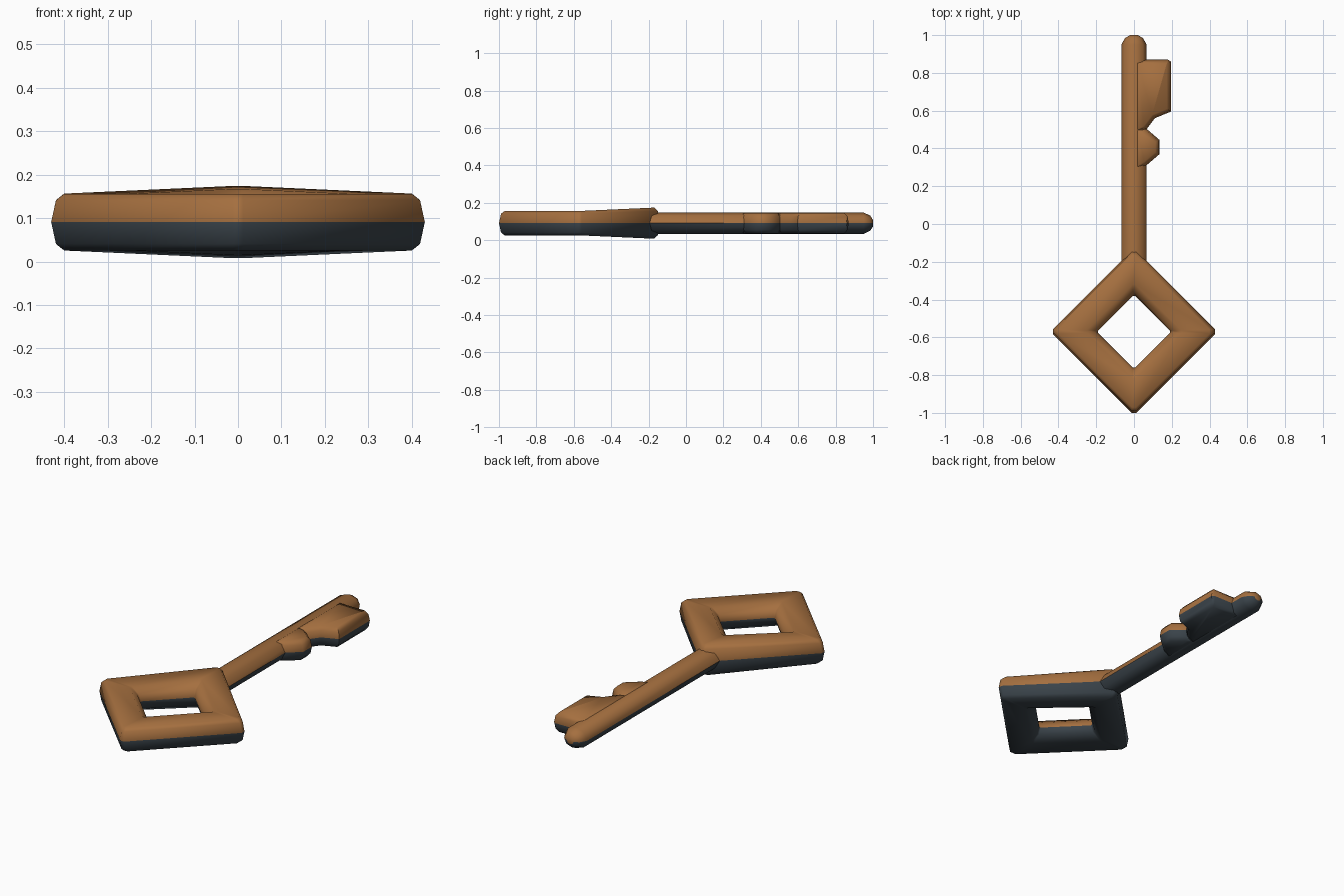
import bpy, bmesh, math
from mathutils import Vector

if "Cube" in bpy.data.objects:
    bpy.data.objects.remove(bpy.data.objects["Cube"])

MID = 0.091  # height of the colour split


def material(name, rgb):
    m = bpy.data.materials.new(name)
    m.use_nodes = True
    color = (*rgb, 1)
    m.diffuse_color = color
    m.node_tree.nodes["Principled BSDF"].inputs["Base Color"].default_value = color
    return m


MATERIALS = [material("warm bronze", (0.376, 0.160, 0.050)),
             material("dark slate", (0.042, 0.056, 0.068))]


def loft(name, loops, ring=False, angle=50):
    """Bridge equal loops of points; join the ends for a ring, else cap them."""
    bm = bmesh.new()
    rows = [[bm.verts.new(p) for p in loop] for loop in loops]
    n = len(rows[0])
    pairs = list(zip(rows, rows[1:]))
    if ring:
        pairs.append((rows[-1], rows[0]))
    for a, b in pairs:
        for i in range(n):
            j = (i + 1) % n
            bm.faces.new((a[i], a[j], b[j], b[i]))
    if not ring:
        bm.faces.new(rows[0][::-1])
        # split the end cap at mid height when it faces along the shaft
        bm.faces.new(rows[-1])
    bmesh.ops.recalc_face_normals(bm, faces=bm.faces)
    for f in bm.faces:
        f.material_index = 0 if f.calc_center_median().z > MID - 1e-4 else 1
    mesh = bpy.data.meshes.new(name)
    bm.to_mesh(mesh)
    bm.free()
    for m in MATERIALS:
        mesh.materials.append(m)
    obj = bpy.data.objects.new(name, mesh)
    bpy.context.collection.objects.link(obj)
    bpy.ops.object.select_all(action='DESELECT')
    obj.select_set(True)
    bpy.context.view_layer.objects.active = obj
    bpy.ops.object.shade_smooth_by_angle(angle=math.radians(angle))
    return obj


def inset(points, d):
    """Move a counterclockwise outline inward by d with mitred corners."""
    out = []
    for i, p in enumerate(points):
        a = (p - points[i - 1]).normalized()
        b = (points[(i + 1) % len(points)] - p).normalized()
        na, nb = Vector((-a.y, a.x)), Vector((-b.y, b.x))
        out.append(p + (na + nb) * d / (1 + na.dot(nb)))
    return out


# Diamond bow: a chamfered ring that thickens towards the shaft
BOW_Y = -0.57
half = [(0.43, 0), (0.419, 0.05), (0.40, 0.065), (0.25, 0.065), (0.205, 0.035)]
profile = half + [(0.19, 0)] + [(r, -h) for r, h in half[:0:-1]]
loops = []
for k in range(4):
    out = Vector((round(math.cos(k * math.pi / 2)), round(math.sin(k * math.pi / 2))))
    side = Vector((-out.y, out.x))
    for s in (-1, 1):
        loop = []
        for r, h in profile:
            p = out * r + side * s * 0.012 * r / 0.43
            grow = 1 + 0.28 * max(0, p.y) / 0.40
            loop.append((p.x, p.y + BOW_Y, MID + h * grow))
        loops.append(loop)
loft("bow", loops, ring=True)

# Shaft: eight-sided bar with a rounded tip
sections = [(-0.27, 1), (0.95, 1), (0.985, 0.7), (1.0, 0.3)]
loft("shaft", [[(0.067 * s * math.cos(i * math.pi / 4), y,
                 MID + 0.057 * s * math.sin(i * math.pi / 4)) for i in range(8)]
               for y, s in sections])

# Teeth: chamfered plates growing out of the shaft
teeth = {
    "large_tooth": [(0, 0.47), (0.065, 0.50), (0.11, 0.56), (0.195, 0.595),
                    (0.195, 0.86), (0.18, 0.87), (0, 0.87)],
    "small_tooth": [(0, 0.27), (0.065, 0.31), (0.135, 0.37), (0.135, 0.445),
                    (0.065, 0.505), (0, 0.52)],
}
for name, outline in teeth.items():
    base = [Vector(p) for p in outline]
    layers = [(0.022, -0.054), (0.006, -0.035), (0, 0), (0.006, 0.035), (0.022, 0.054)]
    loft(name, [[(p.x, p.y, MID + h) for p in inset(base, d)] for d, h in layers])
